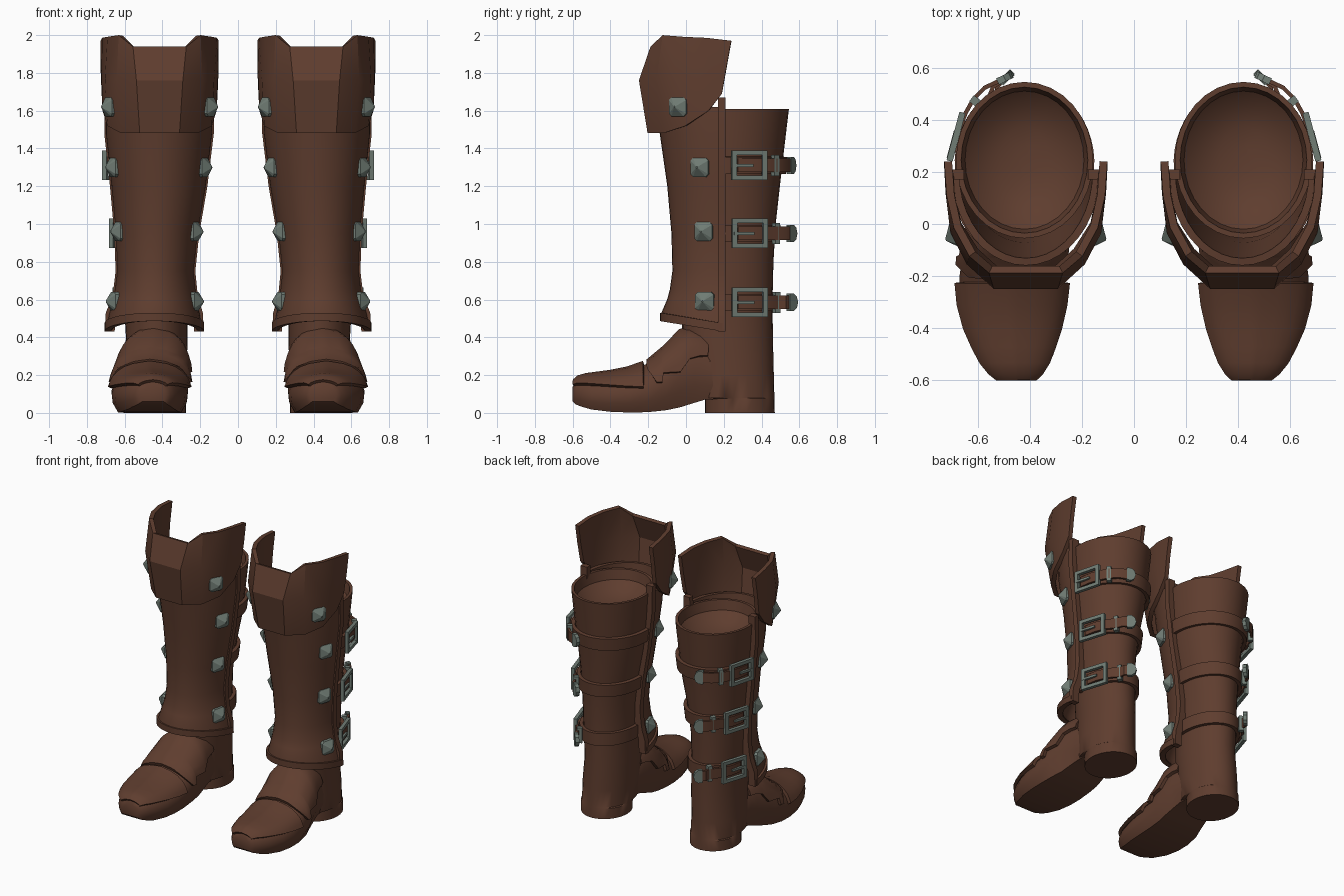
import bpy, bmesh, math
from mathutils import Vector, Matrix

if "Cube" in bpy.data.objects:
    bpy.data.objects.remove(bpy.data.objects["Cube"])


def material(name, col):
    m = bpy.data.materials.new(name)
    m.diffuse_color = (*col, 1)
    m.use_nodes = True
    m.node_tree.nodes["Principled BSDF"].inputs["Base Color"].default_value = m.diffuse_color
    return m


LEATHER = material("brown_leather", (0.114, 0.047, 0.028))
METAL = material("grey_metal", (0.165, 0.205, 0.178))


def finish(name, bm, mat, thick=0.0, angle=35, offset=0.0):
    """Turn a bmesh into a mirrored pair, optionally thickened."""
    bmesh.ops.recalc_face_normals(bm, faces=bm.faces)
    me = bpy.data.meshes.new(name)
    bm.to_mesh(me)
    bm.free()
    me.materials.append(mat)
    ob = bpy.data.objects.new(name, me)
    bpy.context.collection.objects.link(ob)
    if thick:
        s = ob.modifiers.new("thickness", 'SOLIDIFY')
        s.thickness, s.offset = thick, offset
    m = ob.modifiers.new("pair", 'MIRROR')
    m.use_mirror_merge = False
    bpy.ops.object.select_all(action='DESELECT')
    ob.select_set(True)
    bpy.context.view_layer.objects.active = ob
    bpy.ops.object.convert(target='MESH')
    if angle:
        bpy.ops.object.shade_smooth_by_angle(angle=math.radians(angle))
    return ob


def loft(bm, rows, closed=True, caps=False):
    """Bridge rows of points with quads."""
    vs = [[bm.verts.new(p) for p in r] for r in rows]
    n = len(vs[0])
    for a, b in zip(vs, vs[1:]):
        for i in range(n if closed else n - 1):
            j = (i + 1) % n
            bm.faces.new((a[i], a[j], b[j], b[i]))
    if caps:
        bm.faces.new(vs[0])
        bm.faces.new(vs[-1])


def box(bm, size, mat):
    bmesh.ops.create_cube(bm, size=1, matrix=mat @ Matrix.Diagonal((*size, 1)))


def lerp_row(table, k):
    """Interpolate a table on its first column (ascending)."""
    k = min(max(k, table[0][0]), table[-1][0])
    for a, b in zip(table, table[1:]):
        if k <= b[0]:
            t = (k - a[0]) / (b[0] - a[0])
            return [p + (q - p) * t for p, q in zip(a, b)]


def frame(pos, normal):
    """Local axes: x along the surface, y up, z outward."""
    z = Vector(normal).normalized()
    x = Vector((0, 0, 1)).cross(z).normalized()
    m = Matrix((x, z.cross(x), z)).transposed().to_4x4()
    m.translation = pos
    return m


# Inner shaft and heel: z, centre x, half width, front y, back y
SHAFT = [(0, .44, .165, .10, .47), (.075, .44, .165, .10, .468), (.08, .44, .165, .03, .468),
         (.2, .44, .168, .0, .465), (.4, .43, .163, -.02, .46), (.6, .437, .168, -.02, .458),
         (.8, .437, .175, -.02, .463), (1.0, .43, .195, -.03, .475), (1.2, .42, .225, -.04, .497),
         (1.4, .42, .247, -.05, .52), (1.61, .42, .263, -.055, .545)]


def ring(z, cx, hx, y0, y1, a0=0, a1=360, n=32, grow=0.0):
    cy, hy = (y0 + y1) / 2, (y1 - y0) / 2 + grow
    full = a1 - a0 == 360
    out = []
    for i in range(n if full else n + 1):
        a = math.radians(a0 + (a1 - a0) * i / n)
        out.append((cx + (hx + grow) * math.cos(a), cy + hy * math.sin(a), z))
    return out


top = SHAFT[-1][1:]
rows = [ring(*r) for r in SHAFT]
rows += [ring(1.61 - d, *top, grow=-g) for d, g in ((0, .02), (.07, .035), (.12, .09), (.15, .17), (.16, .24))]
bm = bmesh.new()
loft(bm, rows, caps=True)
finish("boot_shaft", bm, LEATHER)

# Foot: y, centre x, half width, bottom z, top z
FOOT = [(-.6, .45, .07, .06, .14), (-.585, .452, .095, .045, .17), (-.55, .456, .125, .032, .185),
        (-.5, .46, .153, .018, .192), (-.4, .466, .188, .006, .205), (-.3, .468, .203, .002, .225),
        (-.2, .467, .205, .004, .262), (-.1, .46, .197, .015, .345), (-.03, .448, .185, .03, .42),
        (.05, .443, .17, .055, .44), (.1, .44, .16, .07, .42), (.3, .44, .14, .08, .3)]
SIDE = [(0, .82), (.12, .93), (.35, 1), (.55, .97), (.75, .84), (.88, .64), (.96, .36), (1, 0)]


def foot_arch(y, v0=0.0, grow=0.0, n=7):
    _, cx, hx, zb, zt = lerp_row(FOOT, y)
    right = []
    for i in range(n + 1):
        v = v0 + (1 - v0) * math.sin(i / n * math.pi / 2)
        u = lerp_row(SIDE, v)[1]
        right.append(((hx + grow) * u, zb + (zt - zb) * v + grow * v))
    pts = right + [(-u, z) for u, z in right[-2::-1]]
    return [(cx + u, y, z) for u, z in pts]


bm = bmesh.new()
loft(bm, [foot_arch(r[0]) for r in FOOT], caps=True)
finish("foot", bm, LEATHER)

# Toe cap and jagged instep flap laid over the foot
bm = bmesh.new()
loft(bm, [foot_arch(y, v, .012) for y, v in
          ((-.592, .8), (-.57, .76), (-.53, .72), (-.47, .69), (-.4, .65), (-.31, .58), (-.225, .5))], closed=False)
finish("toe_cap", bm, LEATHER, .022)
bm = bmesh.new()
loft(bm, [foot_arch(y, v, .014) for y, v in
          ((-.205, .9), (-.2, .82), (-.155, .5), (-.125, .46), (-.12, .6), (-.03, .46), (.02, .6), (.07, .62), (.115, .65))],
     closed=False)
finish("instep_flap", bm, LEATHER, .022)

# Shin guard wrapping the front: z, centre x, half width, front y
GUARD = [(.49, .443, .24, -.115), (.53, .443, .235, -.115), (.6, .44, .21, -.085), (.65, .438, .2, -.072),
         (.75, .437, .189, -.058), (.95, .43, .203, -.063), (1.2, .42, .236, -.085),
         (1.48, .418, .268, -.125), (1.62, .415, .27, -.145)]
GY = .2
rows = []
for z, cx, hx, yf in GUARD:
    r = ring(z, cx, hx, yf, 2 * GY - yf, 180, 360, 20)
    if z < .55:
        r = [(x, y, z - .055 * (y - yf) / (GY - yf)) for x, y, z in r]
    rows.append(r)
bm = bmesh.new()
loft(bm, rows, closed=False)
finish("shin_guard", bm, LEATHER, .028)

# Raised trims on the guard's back edges and hem
bm = bmesh.new()
for s in (-1, 1):
    loft(bm, [[(cx + s * (hx + dx), y, z) for dx, y in ((-.03, .17), (.022, .17), (.022, .21), (-.03, .21))]
              for z, cx, hx, _ in [(.43,) + GUARD[0][1:]] + GUARD[1:-1] + [(1.67, .415, .268, 0)]], caps=True)
finish("guard_edge_trim", bm, LEATHER)
bm = bmesh.new()
loft(bm, [[(x + (x - .443) * .03, y - .006, z + d) for x, y, z in rows[0]] for d in (-.004, .04)], closed=False)
finish("guard_hem", bm, LEATHER, .034)

# Flared knee cuff: half columns of (side offset, y, z) from bottom to top
CX = .415
COLS = [[(.292, .19, 1.69), (.298, .215, 1.83), (.298, .24, 1.97)],
        [(.287, .12, 1.60), (.293, .12, 1.80), (.289, .11, 1.985)],
        [(.262, .0, 1.52), (.275, -.03, 1.77), (.262, -.01, 1.99)],
        [(.195, -.105, 1.485), (.215, -.145, 1.77), (.205, -.115, 1.998)],
        [(.1, -.19, 1.485), (.118, -.235, 1.76), (.135, -.175, 1.935)]]
cols = [[(CX + x, y, z) for x, y, z in c] for c in COLS]
cols += [[(CX - x, y, z) for x, y, z in c] for c in reversed(COLS)]
bm = bmesh.new()
loft(bm, cols, closed=False)
finish("knee_cuff", bm, LEATHER, .03, angle=22)

# Pyramid studs on both sides of guard and cuff
bm = bmesh.new()
for z, y in ((1.62, -.04), (1.3, .075), (.96, .095), (.59, .1)):
    _, cx, hx, yf = lerp_row(GUARD, z)
    b = GY - yf
    for s in (-1, 1):
        if z > 1.5:
            pos, nor = (CX + s * .262, y, z), (s * .9, -.42, 0)
        else:
            c = math.sqrt(1 - ((y - GY) / b) ** 2)
            pos, nor = (cx + s * (hx * c + .01), y, z), (s * c / hx, (y - GY) / b ** 2, 0)
        m = frame(pos, nor)
        outline = [(.036, .05), (-.036, .05), (-.05, .036), (-.05, -.036),
                   (-.036, -.05), (.036, -.05), (.05, -.036), (.05, .036)]
        loft(bm, [[m @ Vector((u * k, v * k, h)) for u, v in outline]
                  for k, h in ((1, -.01), (1, .012), (.08, .05))], caps=True)
finish("studs", bm, METAL, angle=0)

# Straps, hanging tails, buckles, keepers and tips
straps, tails, metal = bmesh.new(), bmesh.new(), bmesh.new()
for z in (1.31, .95, .585):
    band = []
    for d in (-.045, .045):
        r = lerp_row(SHAFT, z + d)
        band.append(ring(*r, -12, 192, 28, grow=.014))
    loft(straps, band, closed=False)

    _, cx, hx, y0, y1 = lerp_row(SHAFT, z)
    cy, hy = (y0 + y1) / 2, (y1 - y0) / 2

    def on_shaft(y, out):
        s = (y - cy) / hy
        c = math.sqrt(max(0, 1 - s * s))
        n = Vector((c / hx, s / hy, 0)).normalized()
        return Vector((cx + hx * c, y, z)) + n * out, n

    # Tail leaves the shaft behind the keeper and sticks out past the heel
    path = [on_shaft(y, o)[0] for y, o in ((.27, .03), (.34, .036), (.4, .045), (.44, .055))]
    end = Vector((cx + hx * .36, .555, z))
    path += [path[-1].lerp(end, .5) + Vector((.012, .006, 0)), end]
    loft(tails, [[p + Vector((0, 0, d)) for p in path] for d in (-.036, .036)], closed=False)

    # Rounded metal tip
    way = (path[-1] - path[-2]).normalized()
    nor = Vector((way.y, -way.x, 0))
    m = frame(end, nor)
    shape = [(-.02, -.046), (.01, -.046), (.032, -.03), (.042, 0), (.032, .03), (.01, .046), (-.02, .046)]
    loft(metal, [[m @ Vector((u, v, h)) for u, v in shape] for h in (-.013, .013)], caps=True)

    # Rectangular buckle frame with prong
    a, b = on_shaft(.25, .04)[0], on_shaft(.39, .045)[0]
    d = b - a
    m = frame((a + b) / 2, (d.y, -d.x, 0))
    w = d.length / 2
    for s in (-1, 1):
        box(metal, (.026, .155, .024), m @ Matrix.Translation((s * w, 0, .008)))
        box(metal, (2 * w + .026, .024, .024), m @ Matrix.Translation((0, s * .066, .008)))
    box(metal, (1.3 * w, .016, .016), m @ Matrix.Translation((-w * .4, 0, .014)))

    # Keeper loop
    p, n = on_shaft(.44, .045)
    box(metal, (.03, .11, .035), frame(p, Vector((path[4].y - path[2].y, path[2].x - path[4].x, 0))))
finish("straps", straps, LEATHER, .024)
finish("strap_tails", tails, LEATHER, .016)
finish("buckles", metal, METAL, angle=0)
